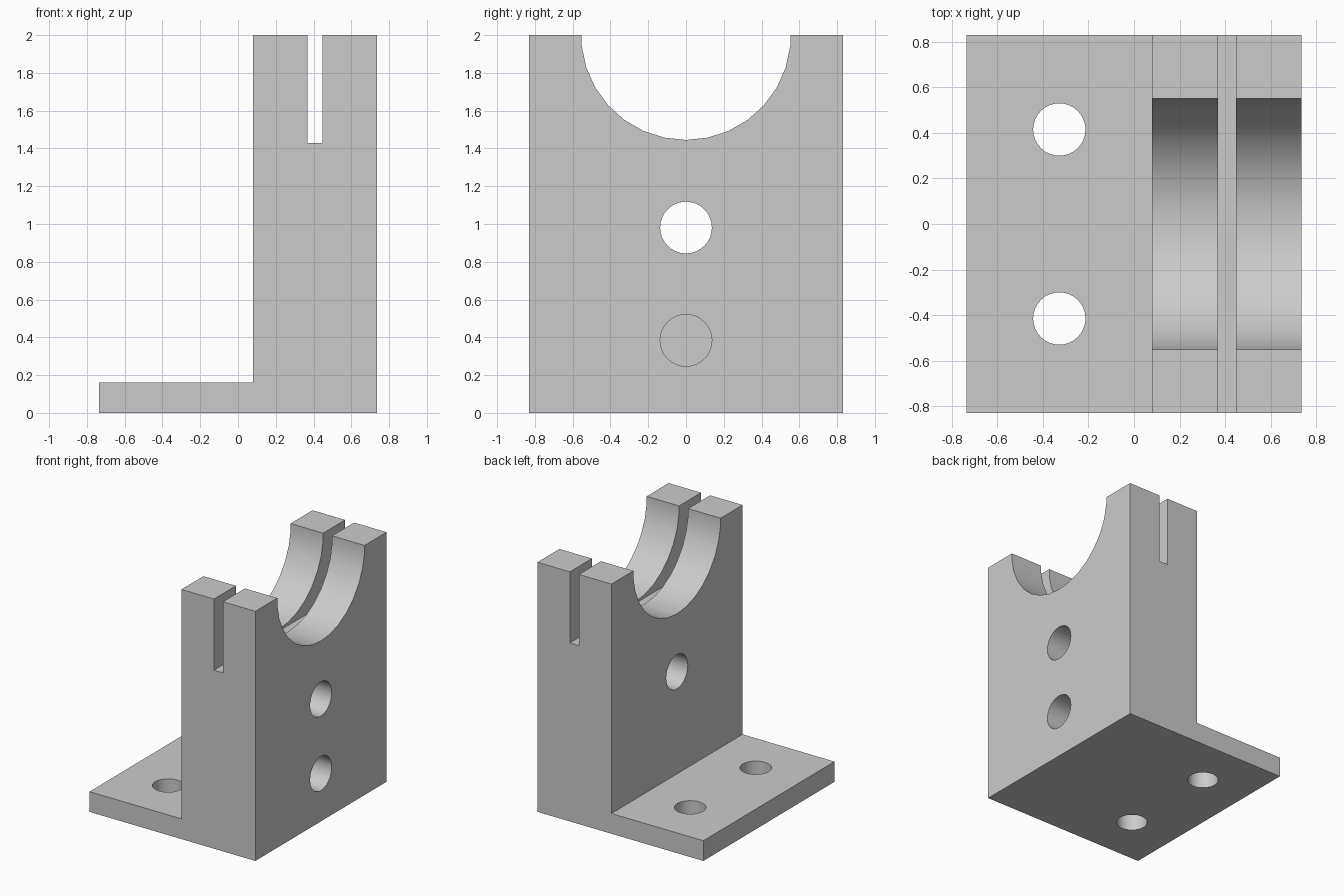
import bpy
import bmesh
from math import cos, sin, pi, radians
from mathutils import Matrix, Vector

cube = bpy.data.objects.get("Cube")
if cube:
    bpy.data.objects.remove(cube, do_unlink=True)

HALF_DEPTH = 0.83
FOOT_LEFT, FOOT_TOP = -0.735, 0.162
BLOCK_LEFT, BLOCK_RIGHT = 0.08, 0.735
SLOT_LEFT, SLOT_RIGHT, SLOT_FLOOR = 0.368, 0.448, 1.43
TOP = 2
CRADLE_RADIUS = 0.555

grey = bpy.data.materials.new("plain grey")
grey.use_nodes = True
grey.diffuse_color = (0.6, 0.6, 0.6, 1)
grey.node_tree.nodes["Principled BSDF"].inputs["Base Color"].default_value = (0.6, 0.6, 0.6, 1)


def add_object(name, bm):
    bmesh.ops.recalc_face_normals(bm, faces=bm.faces)
    mesh = bpy.data.meshes.new(name)
    bm.to_mesh(mesh)
    bm.free()
    mesh.materials.append(grey)
    obj = bpy.data.objects.new(name, mesh)
    bpy.context.collection.objects.link(obj)
    return obj


def extrude_outline(bm, points, offset):
    """Add a prism: an outline and its copy moved by offset."""
    face = bm.faces.new([bm.verts.new(p) for p in points])
    geom = bmesh.ops.extrude_face_region(bm, geom=[face])["geom"]
    bmesh.ops.translate(bm, vec=offset,
                        verts=[v for v in geom if isinstance(v, bmesh.types.BMVert)])


def drill(target, axis, center, radius, length):
    """Cut a round hole, centred on a point, along x or z."""
    bm = bmesh.new()
    bmesh.ops.create_cone(bm, cap_ends=True, segments=32, radius1=radius,
                          radius2=radius, depth=length)
    turn = Matrix.Rotation(pi / 2, 4, "Y") if axis == "x" else Matrix()
    bm.transform(Matrix.Translation(center) @ turn)
    cutter = add_object("hole_cutter", bm)
    cutter.hide_render = True
    cut = target.modifiers.new("hole", "BOOLEAN")
    cut.operation = "DIFFERENCE"
    cut.solver = "EXACT"
    cut.object = cutter
    bpy.context.view_layer.update()
    bpy.ops.object.modifier_apply(modifier=cut.name)
    bpy.data.objects.remove(cutter, do_unlink=True)


# Foot and upright below the slot floor: an L-shaped outline run front to back
bm = bmesh.new()
outline = [(FOOT_LEFT, 0), (BLOCK_RIGHT, 0), (BLOCK_RIGHT, SLOT_FLOOR),
           (SLOT_RIGHT, SLOT_FLOOR), (SLOT_LEFT, SLOT_FLOOR), (BLOCK_LEFT, SLOT_FLOOR),
           (BLOCK_LEFT, FOOT_TOP), (FOOT_LEFT, FOOT_TOP)]
extrude_outline(bm, [(x, -HALF_DEPTH, z) for x, z in outline], Vector((0, 2 * HALF_DEPTH, 0)))

# Two clamp jaws with a half-round cradle, one on each side of the slot
lip = CRADLE_RADIUS * cos(radians(6))
cradle = [(-lip, TOP)]
for step in range(-7, 8):
    angle = radians(12 * step - 90)
    cradle.append((CRADLE_RADIUS * cos(angle), TOP + CRADLE_RADIUS * sin(angle)))
cradle.append((lip, TOP))
jaw = [(-HALF_DEPTH, SLOT_FLOOR), (-HALF_DEPTH, TOP), *cradle,
       (HALF_DEPTH, TOP), (HALF_DEPTH, SLOT_FLOOR)]
for left, right in ((BLOCK_LEFT, SLOT_LEFT), (SLOT_RIGHT, BLOCK_RIGHT)):
    extrude_outline(bm, [(left, y, z) for y, z in jaw], Vector((right - left, 0, 0)))

# Join jaws to upright: drop the hidden faces between them, weld, merge flat faces
hidden = [f for f in bm.faces
          if all(abs(v.co.z - SLOT_FLOOR) < 0.001 for v in f.verts)
          and not SLOT_LEFT < f.calc_center_median().x < SLOT_RIGHT]
bmesh.ops.delete(bm, geom=hidden, context="FACES")
bmesh.ops.remove_doubles(bm, verts=bm.verts, dist=0.0005)
bmesh.ops.recalc_face_normals(bm, faces=bm.faces)
bmesh.ops.dissolve_limit(bm, angle_limit=radians(1), verts=bm.verts, edges=bm.edges)
bracket = add_object("mounting_bracket", bm)
bpy.context.view_layer.objects.active = bracket
bracket.select_set(True)

# Through hole and blind hole in the upright
drill(bracket, "x", (0.4, 0, 0.981), 0.137, 1.2)
drill(bracket, "x", (BLOCK_RIGHT, 0, 0.384), 0.137, 1.0)
# Bolt holes in the foot plate
for side in (-1, 1):
    drill(bracket, "z", (-0.328, side * 0.415, 0.08), 0.115, 0.6)

bpy.ops.object.shade_smooth_by_angle(angle=radians(30))
